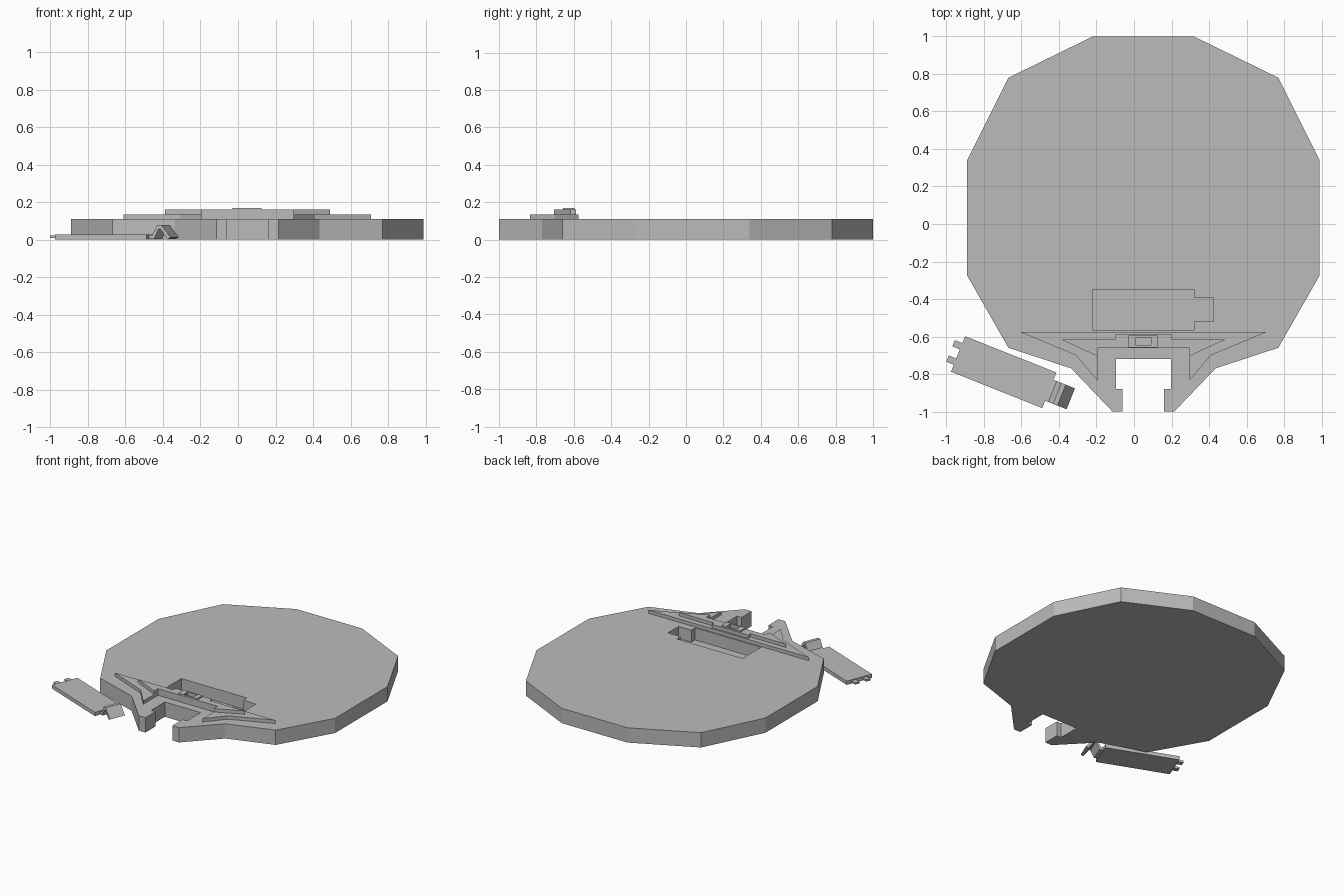
import bpy, bmesh, math
from mathutils import Matrix

if "Cube" in bpy.data.objects:
    bpy.data.objects.remove(bpy.data.objects["Cube"])

CX = 0.05  # symmetry axis of the disc
grey = bpy.data.materials.new("plain grey")
grey.diffuse_color = (0.5, 0.5, 0.5, 1)
grey.use_nodes = True
grey.node_tree.nodes["Principled BSDF"].inputs["Base Color"].default_value = grey.diffuse_color


def prism(name, pts, z0, z1, matrix=None):
    """Extrude a flat outline from z0 to z1."""
    bm = bmesh.new()
    face = bm.faces.new([bm.verts.new((x, y, z0)) for x, y in pts])
    res = bmesh.ops.extrude_face_region(bm, geom=[face])
    top = [g for g in res["geom"] if isinstance(g, bmesh.types.BMVert)]
    bmesh.ops.translate(bm, verts=top, vec=(0, 0, z1 - z0))
    bmesh.ops.recalc_face_normals(bm, faces=bm.faces)
    if matrix:
        bm.transform(matrix)
    me = bpy.data.meshes.new(name)
    bm.to_mesh(me)
    bm.free()
    me.materials.append(grey)
    ob = bpy.data.objects.new(name, me)
    bpy.context.collection.objects.link(ob)
    return ob


def rect(x0, x1, y0, y1):
    return [(x0, y0), (x1, y0), (x1, y1), (x0, y1)]


def mirrored(half):
    """Complete a right-hand half outline, given as offsets from CX."""
    return [(CX + x, y) for x, y in half] + [(CX - x, y) for x, y in reversed(half)]


def cut(ob, cutter):
    m = ob.modifiers.new("cut", "BOOLEAN")
    m.operation = "DIFFERENCE"
    m.solver = "EXACT"
    m.object = cutter
    cutter.hide_render = True
    cutter.hide_set(True)


# Twelve-sided disc with the forked front mount
body = prism("disc_body", mirrored([
    (0.27, 1), (0.72, 0.78), (0.94, 0.34), (0.94, -0.275), (0.72, -0.66),
    (0.385, -0.77), (0.165, -1), (0.11, -1), (0.11, -0.88), (0.147, -0.88),
    (0.147, -0.72)]), 0, 0.11)

# Compartment with a notch for the latch
cut(body, prism("compartment_cutter", [
    (-0.22, -0.565), (0.32, -0.565), (0.32, -0.52), (0.425, -0.52),
    (0.425, -0.395), (0.32, -0.395), (0.32, -0.35), (-0.22, -0.35)], 0.02, 0.2))

# Stepped wing-shaped plates behind the mount
prism("lower_wing_plate", mirrored([
    (0.66, -0.575), (0.36, -0.70), (0.245, -0.835), (0.245, -0.66)]), 0.10, 0.135)
upper = prism("upper_wing_plate", mirrored([
    (0.15, -0.588), (0.15, -0.615), (0.44, -0.615), (0.245, -0.705),
    (0.245, -0.66)]), 0.135, 0.16)

# Raised socket with a small window
socket = prism("socket_rim", rect(-0.03, 0.125, -0.658, -0.595), 0.15, 0.17)
window = prism("socket_cutter", rect(0.01, 0.09, -0.648, -0.605), 0.14, 0.2)
cut(socket, window)
cut(upper, window)

# Loose compartment cover lying beside the disc
place = Matrix.Translation((-0.695, -0.79, 0)) @ Matrix.Rotation(math.radians(-21.7), 4, "Z")
prism("cover_plate", rect(-0.262, 0.262, -0.102, 0.102), 0, 0.028, place)
for side in (-1, 1):
    v = side * 0.044
    prism("cover_tab", rect(-0.305, -0.25, v - 0.018, v + 0.018), 0.008, 0.022, place)

# Bent spring latch: side profile (length, height) swept across the cover
prism("cover_latch", [
    (0.25, 0.004), (0.25, 0.024), (0.28, 0.026), (0.308, 0.078), (0.332, 0.078),
    (0.385, 0.012), (0.367, 0.004), (0.325, 0.058), (0.316, 0.058), (0.29, 0.004)],
    -0.06, 0.06, place @ Matrix.Rotation(math.radians(90), 4, "X"))
